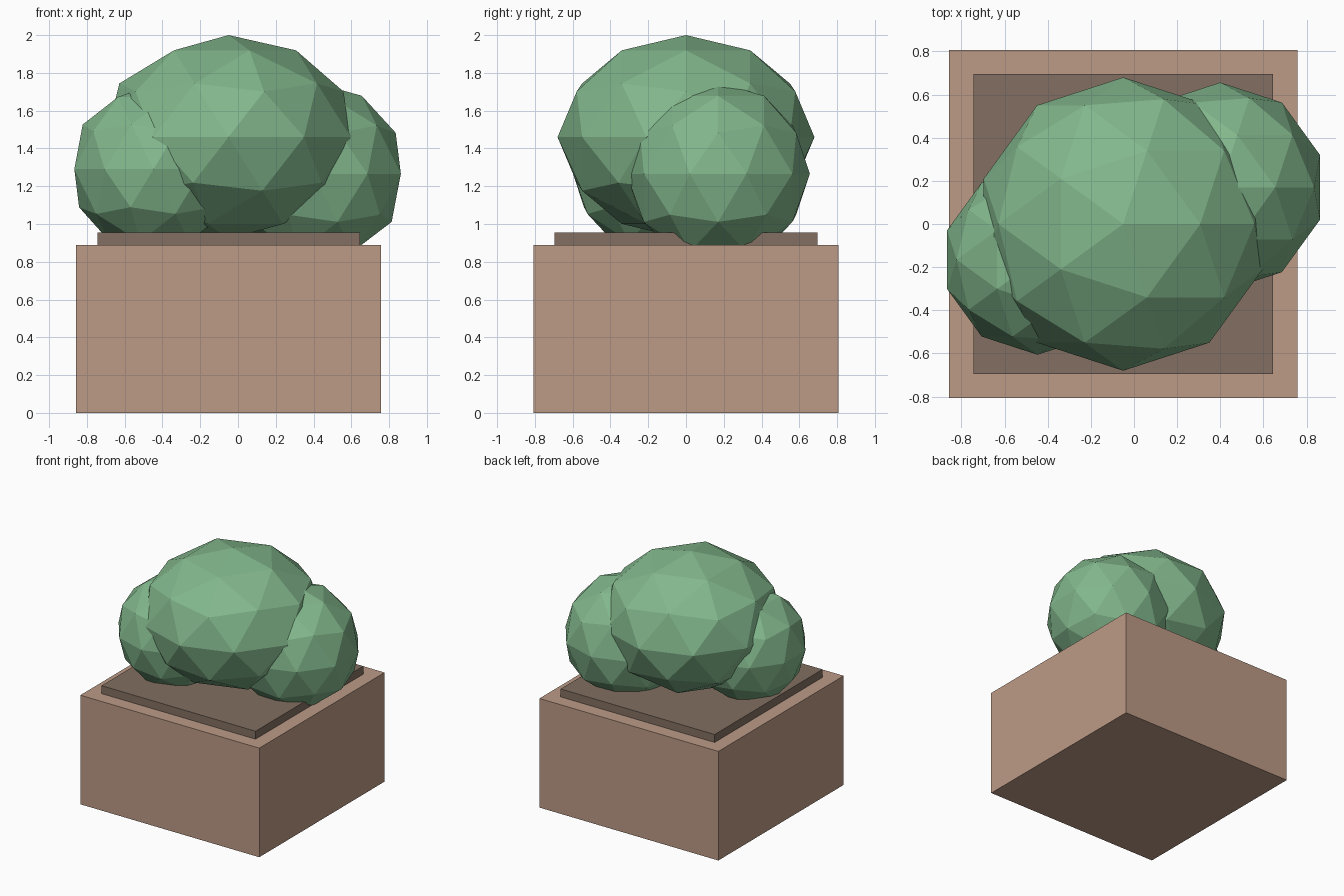
import bpy

cube = bpy.data.objects.get("Cube")
if cube:
    bpy.data.objects.remove(cube, do_unlink=True)


def make_material(name, colour):
    mat = bpy.data.materials.new(name)
    mat.use_nodes = True
    mat.diffuse_color = (*colour, 1)
    mat.node_tree.nodes["Principled BSDF"].inputs["Base Color"].default_value = (*colour, 1)
    return mat


def finish(name, scale, mat):
    obj = bpy.context.object
    obj.name = name
    obj.scale = scale
    obj.data.materials.append(mat)
    bpy.ops.object.transform_apply(location=False, rotation=False, scale=True)
    bpy.ops.object.shade_flat()
    return obj


def square_block(name, width, bottom, top, mat):
    bpy.ops.mesh.primitive_cube_add(size=1, location=(CENTRE_X, 0, (bottom + top) / 2))
    return finish(name, (width, width, top - bottom), mat)


def foliage(name, centre, radius, half_height, mat):
    bpy.ops.mesh.primitive_ico_sphere_add(subdivisions=2, radius=1, location=centre)
    return finish(name, (radius, radius, half_height), mat)


clay = make_material("clay brown", (0.503, 0.323, 0.238))
earth = make_material("dark earth", (0.223, 0.159, 0.122))
leaf = make_material("leaf green", (0.223, 0.474, 0.262))

CENTRE_X = -0.05

# Planter and the soil slab on top of it
square_block("planter_box", 1.615, 0, 0.89, clay)
square_block("soil", 1.39, 0.88, 0.955, earth)

# Three overlapping faceted clumps of leaves
foliage("bush_centre", (CENTRE_X, 0, 1.46), 0.68, 0.54, leaf)
foliage("bush_left", (0.40, 0.17, 1.266), 0.486, 0.485, leaf)
foliage("bush_right", (-0.447, -0.165, 1.29), 0.441, 0.45, leaf)
